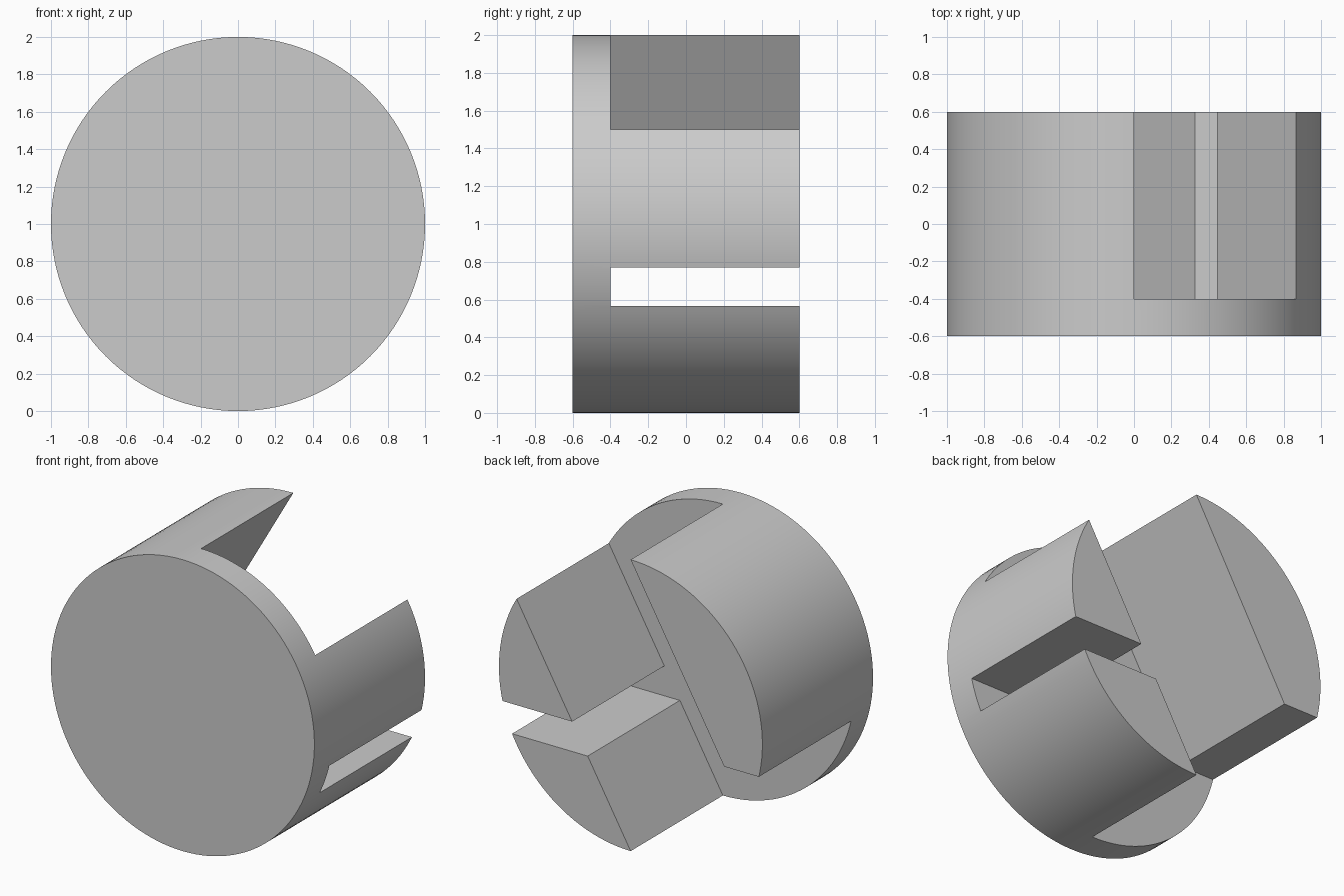
import bpy
from math import radians
from mathutils import Matrix

cube = bpy.data.objects.get("Cube")
if cube:
    bpy.data.objects.remove(cube, do_unlink=True)

# Single grey material
grey = bpy.data.materials.new("plain grey")
grey.use_nodes = True
colour = (0.6, 0.6, 0.6, 1)
grey.diffuse_color = colour
grey.node_tree.nodes["Principled BSDF"].inputs["Base Color"].default_value = colour


def box_cutter(name, x, z, tilt=0):
    """Box over the x and z ranges, deep enough to leave the front plate, tilted about the disc axis."""
    y = (-0.4, 0.9)
    bpy.ops.mesh.primitive_cube_add(size=1)
    ob = bpy.context.object
    ob.name = name
    centre = [sum(r) / 2 for r in (x, y, z)]
    size = [r[1] - r[0] for r in (x, y, z)]
    place = Matrix.Translation(centre) @ Matrix.Diagonal((*size, 1))
    ob.data.transform(Matrix.Translation((0, 0, 1)) @ Matrix.Rotation(tilt, 4, 'Y') @ place)
    ob.hide_render = True
    return ob


# Solid drum lying along y
bpy.ops.mesh.primitive_cylinder_add(vertices=128, radius=1, depth=1.2)
drum = bpy.context.object
drum.name = "slotted_drum"
drum.data.transform(Matrix.Translation((0, 0, 1)) @ Matrix.Rotation(radians(90), 4, 'X'))
drum.data.materials.append(grey)

# Wide slanted slot, narrow side slit, and the trimmed end of the large prong
cutters = [
    box_cutter("wide_slot_cutter", (-0.5, 0.5), (-1.5, 1.5), radians(30)),
    box_cutter("side_slit_cutter", (0.2, 1.3), (-0.435, -0.23)),
    box_cutter("prong_end_cutter", (-1.3, -0.5), (-0.55, -0.23)),
]
bpy.ops.object.select_all(action='DESELECT')
bpy.context.view_layer.objects.active = drum
drum.select_set(True)
for cutter in cutters:
    mod = drum.modifiers.new(cutter.name, 'BOOLEAN')
    mod.operation = 'DIFFERENCE'
    mod.solver = 'EXACT'
    mod.object = cutter
    bpy.ops.object.modifier_apply(modifier=mod.name)
    bpy.data.objects.remove(cutter, do_unlink=True)

# Keep one material slot, smooth the rim and leave the cuts sharp
drum.data.materials.clear()
drum.data.materials.append(grey)
for face in drum.data.polygons:
    face.material_index = 0
bpy.ops.object.shade_smooth_by_angle(angle=radians(25))
